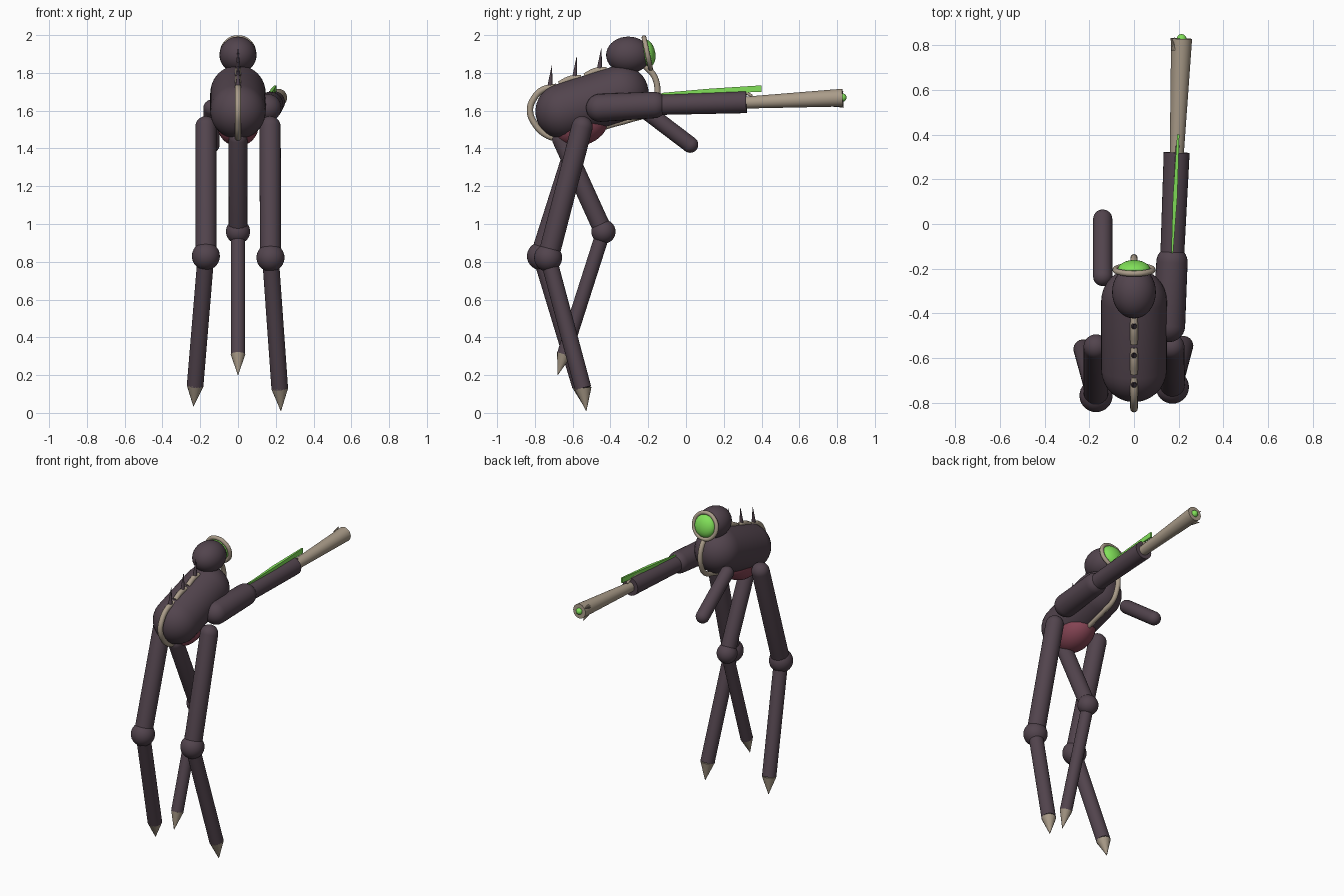
import bpy, bmesh
from math import sin, cos, pi, radians
from mathutils import Vector, Matrix

if "Cube" in bpy.data.objects:
    bpy.data.objects.remove(bpy.data.objects["Cube"])


def material(name, rgb):
    m = bpy.data.materials.new(name)
    m.diffuse_color = (*rgb, 1)
    m.use_nodes = True
    m.node_tree.nodes["Principled BSDF"].inputs["Base Color"].default_value = m.diffuse_color
    return m


HIDE = material("hide", (0.085, 0.058, 0.075))
BONE = material("bone", (0.40, 0.33, 0.25))
GLOW = material("glow", (0.22, 0.75, 0.10))
FLESH = material("flesh", (0.24, 0.06, 0.09))


def finish(name, bm, mat):
    bmesh.ops.recalc_face_normals(bm, faces=bm.faces)
    me = bpy.data.meshes.new(name)
    bm.to_mesh(me)
    bm.free()
    me.materials.append(mat)
    me.shade_smooth()
    me.set_sharp_from_angle(angle=radians(35))
    ob = bpy.data.objects.new(name, me)
    bpy.context.collection.objects.link(ob)
    return ob


def lathe(name, a, b, profile, mat, n=28):
    """Revolve (radius, distance) pairs around the axis from a to b."""
    a, b = Vector(a), Vector(b)
    rot = (b - a).to_track_quat('Z', 'Y')
    bm = bmesh.new()
    rings = []
    for r, t in profile:
        rings.append([bm.verts.new(a + rot @ Vector((r * cos(2 * pi * i / n), r * sin(2 * pi * i / n), t)))
                      for i in range(n)])
    for p, q in zip(rings, rings[1:]):
        for i in range(n):
            bm.faces.new((p[i], p[(i + 1) % n], q[(i + 1) % n], q[i]))
    bm.faces.new(rings[0])
    bm.faces.new(rings[-1])
    bmesh.ops.remove_doubles(bm, verts=bm.verts, dist=1e-6)
    return finish(name, bm, mat)


def capsule(name, a, b, r0, r1, mat, n=28):
    length = (Vector(b) - Vector(a)).length
    k = 8
    prof = [(r0 * sin(pi / 2 * i / k), -r0 * cos(pi / 2 * i / k)) for i in range(k + 1)]
    prof += [(r1 * cos(pi / 2 * i / k), length + r1 * sin(pi / 2 * i / k)) for i in range(k + 1)]
    return lathe(name, a, b, prof, mat, n)


def rod(name, a, b, r0, r1, mat, n=28):
    return lathe(name, a, b, [(r0, 0), (r1, (Vector(b) - Vector(a)).length)], mat, n)


def ball(name, c, radii, mat, tilt=0):
    bm = bmesh.new()
    bmesh.ops.create_uvsphere(bm, u_segments=32, v_segments=18, radius=1)
    bm.transform(Matrix.Translation(c) @ Matrix.Rotation(tilt, 4, 'X') @ Matrix.Diagonal((*radii, 1)))
    return finish(name, bm, mat)


def tube(name, pts, r, mat, cyclic=False):
    cu = bpy.data.curves.new(name, 'CURVE')
    cu.dimensions = '3D'
    cu.bevel_depth, cu.bevel_resolution, cu.resolution_u = r, 4, 8
    cu.use_fill_caps = True
    sp = cu.splines.new('BEZIER')
    sp.bezier_points.add(len(pts) - 1)
    for bp, p in zip(sp.bezier_points, pts):
        bp.co = p
        bp.handle_left_type = bp.handle_right_type = 'AUTO'
    sp.use_cyclic_u = cyclic
    cu.materials.append(mat)
    ob = bpy.data.objects.new(name, cu)
    bpy.context.collection.objects.link(ob)
    return ob


# Body, belly and head
capsule("body", (0, -0.65, 1.597), (0, -0.345, 1.693), 0.147, 0.147, HIDE, 40)
ball("belly", (0, -0.56, 1.525), (0.11, 0.15, 0.11), FLESH, radians(17))
ball("head", (0, -0.305, 1.895), (0.098, 0.118, 0.097), HIDE)

# Eye and its bone rim
tilt = radians(12)
ball("eye", (0, -0.205, 1.905), (0.073, 0.042, 0.073), GLOW, tilt)
rim = [(0.083 * cos(i * pi / 4), -0.205 - 0.083 * sin(i * pi / 4) * sin(tilt),
        1.905 + 0.083 * sin(i * pi / 4) * cos(tilt)) for i in range(8)]
tube("eye_rim", rim, 0.013, BONE, True)

# Bone bands on back and breast
back = [(-0.66, 1.447), (-0.74, 1.472), (-0.80, 1.53), (-0.826, 1.60), (-0.805, 1.665),
        (-0.76, 1.71), (-0.685, 1.727)]
tube("spine_band_rear", [(0, y, z) for y, z in back], 0.017, BONE)
for i, y in enumerate((-0.61, -0.475)):
    z = 1.7645 + 0.315 * (y + 0.61)
    tube(f"spine_band_{i}", [(0, y - 0.06, z - 0.025), (0, y, z + 0.004), (0, y + 0.055, z + 0.008)], 0.017, BONE)
breast = [(-0.215, 1.835), (-0.17, 1.785), (-0.151, 1.71), (-0.162, 1.65), (-0.20, 1.59),
          (-0.30, 1.552), (-0.42, 1.518), (-0.50, 1.485)]
tube("breast_band", [(0, y, z) for y, z in breast], 0.016, BONE)

# Back spikes
for i in range(3):
    y, z = -0.722 + 0.131 * i, 1.71 + 0.046 * i
    rod(f"back_spike_{i}", (0, y, z), (0, y + 0.012, z + 0.128), 0.016, 0.001, HIDE, 12)


# Legs: thigh, knee, shin and claw
def leg(name, hip, knee, ankle, tip, r_thigh, r_knee, r_shin):
    capsule(name + "_thigh", hip, knee, r_thigh, r_thigh, HIDE)
    ball(name + "_knee", knee, (r_knee,) * 3, HIDE)
    rod(name + "_shin", knee, ankle, r_shin, r_shin, HIDE)
    rod(name + "_claw", ankle, tip, r_shin * 1.02, 0.001, BONE, 16)


leg("left_leg", (-0.17, -0.55, 1.515), (-0.17, -0.768, 0.83), (-0.227, -0.56, 0.145),
    (-0.236, -0.54, 0.035), 0.056, 0.074, 0.044)
leg("right_leg", (0.17, -0.55, 1.515), (0.172, -0.73, 0.822), (0.221, -0.545, 0.13),
    (0.227, -0.528, 0.01), 0.056, 0.074, 0.044)
leg("middle_leg", (0, -0.66, 1.45), (0, -0.437, 0.96), (0, -0.645, 0.31),
    (0, -0.68, 0.20), 0.049, 0.064, 0.038)

# Stump arm
capsule("stump_arm", (-0.14, -0.235, 1.615), (-0.14, 0.022, 1.42), 0.043, 0.043, HIDE)

# Gun arm
capsule("gun_upper_arm", (0.155, -0.455, 1.615), (0.17, -0.17, 1.63), 0.074, 0.070, HIDE)
rod("gun_forearm", (0.17, -0.17, 1.63), (0.191, 0.32, 1.645), 0.053, 0.058, HIDE)
rod("gun_barrel", (0.191, 0.30, 1.642), (0.213, 0.83, 1.669), 0.031, 0.047, BONE)
ball("muzzle_glow", (0.213, 0.828, 1.669), (0.022,) * 3, GLOW)
rod("muzzle_barb_low", (0.192, 0.78, 1.634), (0.180, 0.835, 1.618), 0.014, 0.002, BONE, 10)
rod("muzzle_barb_high", (0.18, 0.78, 1.69), (0.166, 0.832, 1.703), 0.014, 0.002, BONE, 10)

# Glowing blade over the forearm with a bone rail
bm = bmesh.new()
sections = [(0.171, -0.13, 1.686, 0.004, 0.008), (0.184, 0.12, 1.702, 0.010, 0.014), (0.198, 0.40, 1.717, 0.005, 0.017)]
rings = [[bm.verts.new((x + sx * w, y, z + sz * h)) for sx, sz in ((-1, -1), (1, -1), (1, 1), (-1, 1))]
         for x, y, z, w, h in sections]
for p, q in zip(rings, rings[1:]):
    for i in range(4):
        bm.faces.new((p[i], p[(i + 1) % 4], q[(i + 1) % 4], q[i]))
bm.faces.new(rings[0])
bm.faces.new(rings[-1])
finish("blade", bm, GLOW)
tube("blade_rail", [(0.173, -0.10, 1.678), (0.184, 0.12, 1.69), (0.192, 0.30, 1.70), (0.195, 0.35, 1.678)], 0.008, BONE)
